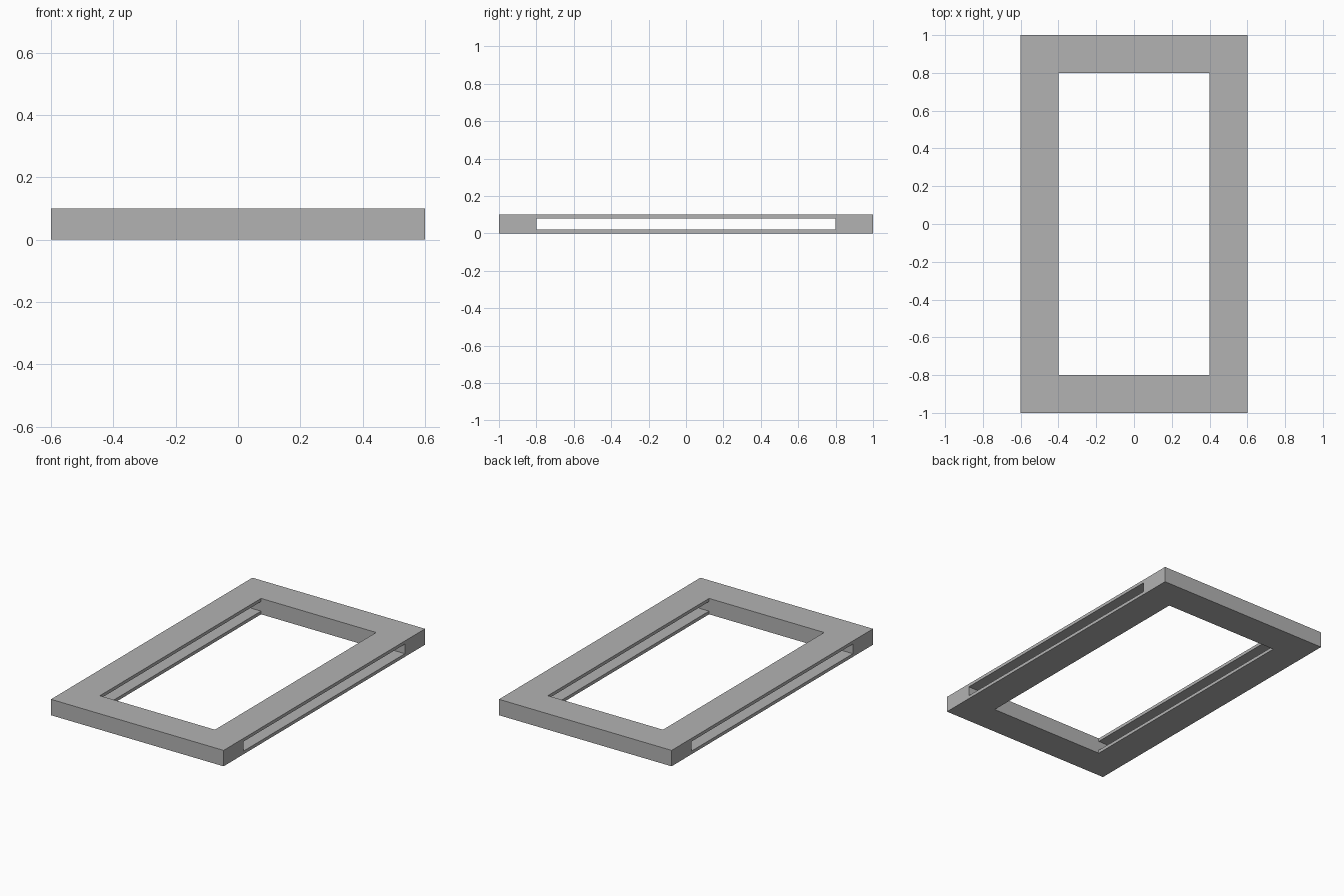
import bpy

cube = bpy.data.objects.get("Cube")
if cube:
    bpy.data.objects.remove(cube, do_unlink=True)

grey = bpy.data.materials.new("plain_grey")
grey.use_nodes = True
colour = (0.45, 0.45, 0.45, 1)
grey.diffuse_color = colour
grey.node_tree.nodes["Principled BSDF"].inputs["Base Color"].default_value = colour


def box(name, size, z):
    bpy.ops.mesh.primitive_cube_add(size=1, location=(0, 0, z))
    ob = bpy.context.object
    ob.name = name
    ob.scale = size
    bpy.ops.object.transform_apply(location=True, rotation=False, scale=True)
    ob.data.materials.append(grey)
    return ob


def cut(target, cutter):
    cutter.hide_render = True
    mod = target.modifiers.new(cutter.name, 'BOOLEAN')
    mod.operation = 'DIFFERENCE'
    mod.solver = 'EXACT'
    mod.object = cutter
    bpy.context.view_layer.objects.active = target
    bpy.ops.object.modifier_apply(modifier=mod.name)
    bpy.data.objects.remove(cutter, do_unlink=True)


# Flat slab with a central opening and a slot through both long sides
frame = box("slotted_frame", (1.2, 2, 0.1), 0.05)
cut(frame, box("central_opening", (0.8, 1.6, 0.3), 0.05))
cut(frame, box("side_slot", (1.4, 1.6, 0.06), 0.05))
